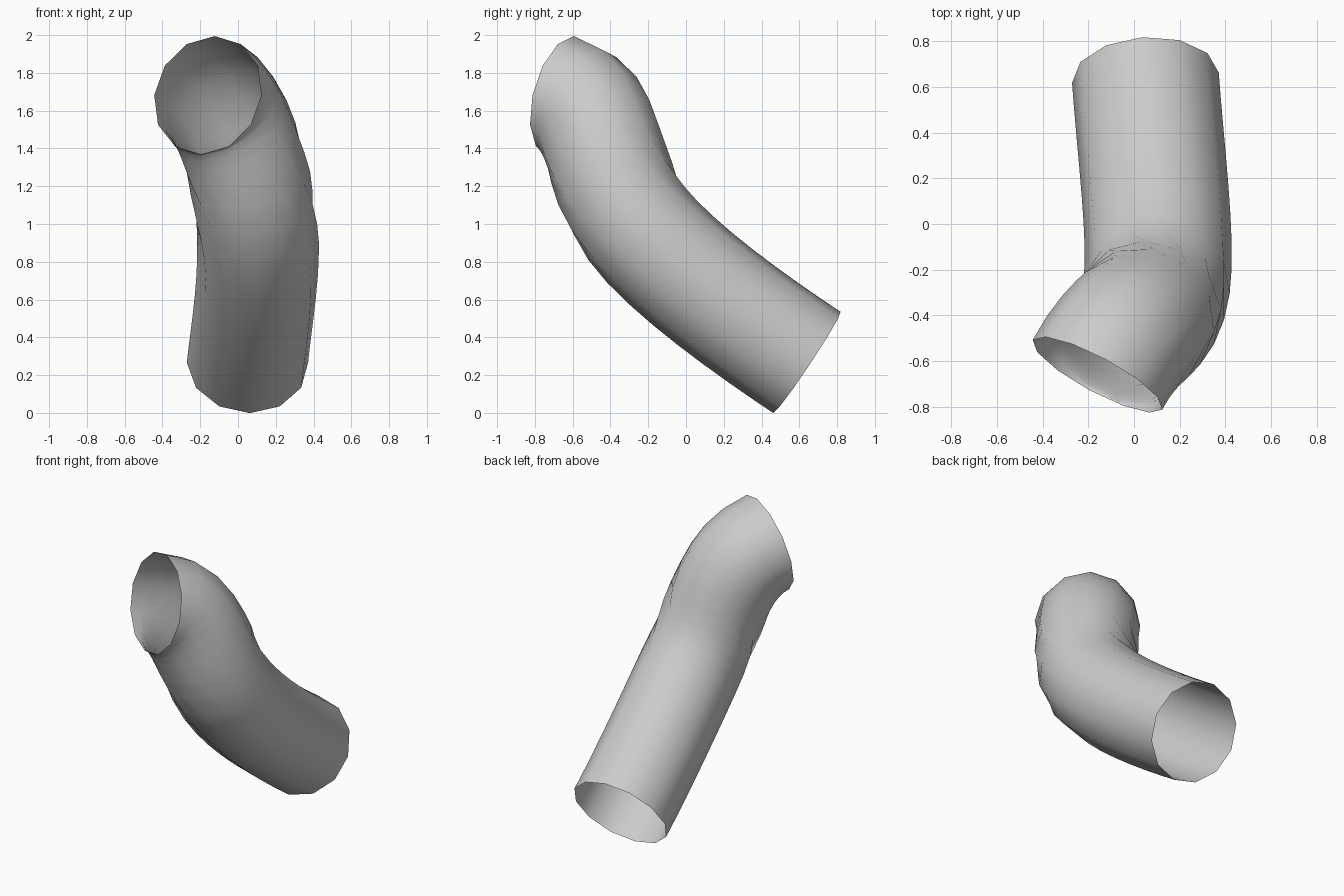
import bpy

if "Cube" in bpy.data.objects:
    bpy.data.objects.remove(bpy.data.objects["Cube"])

# Bent pipe: Bezier path with a 12-sided round bevel, open at both ends
curve = bpy.data.curves.new("bent_pipe", 'CURVE')
curve.dimensions = '3D'
curve.twist_mode = 'Z_UP'
curve.resolution_u = 8
curve.bevel_depth = 0.322
curve.bevel_resolution = 4
curve.use_fill_caps = False

spline = curve.splines.new('BEZIER')
path = [  # position, handle in, handle out
    ((0.05, 0.64, 0.267), (0.03, 0.93, 0.074), (0.07, 0.35, 0.46)),
    ((0.10, -0.26, 1.0), (0.125, -0.08, 0.763), (0.07, -0.47, 1.276)),
    ((-0.16, -0.66, 1.682), (-0.02, -0.40, 1.61), (-0.30, -0.92, 1.75)),
]
spline.bezier_points.add(len(path) - 1)
for point, (co, left, right) in zip(spline.bezier_points, path):
    point.handle_left_type = point.handle_right_type = 'FREE'
    point.co, point.handle_left, point.handle_right = co, left, right

pipe = bpy.data.objects.new("bent_pipe", curve)
bpy.context.collection.objects.link(pipe)

# Turn into a smooth shaded mesh
bpy.context.view_layer.objects.active = pipe
pipe.select_set(True)
bpy.ops.object.convert(target='MESH')
bpy.ops.object.shade_smooth()
